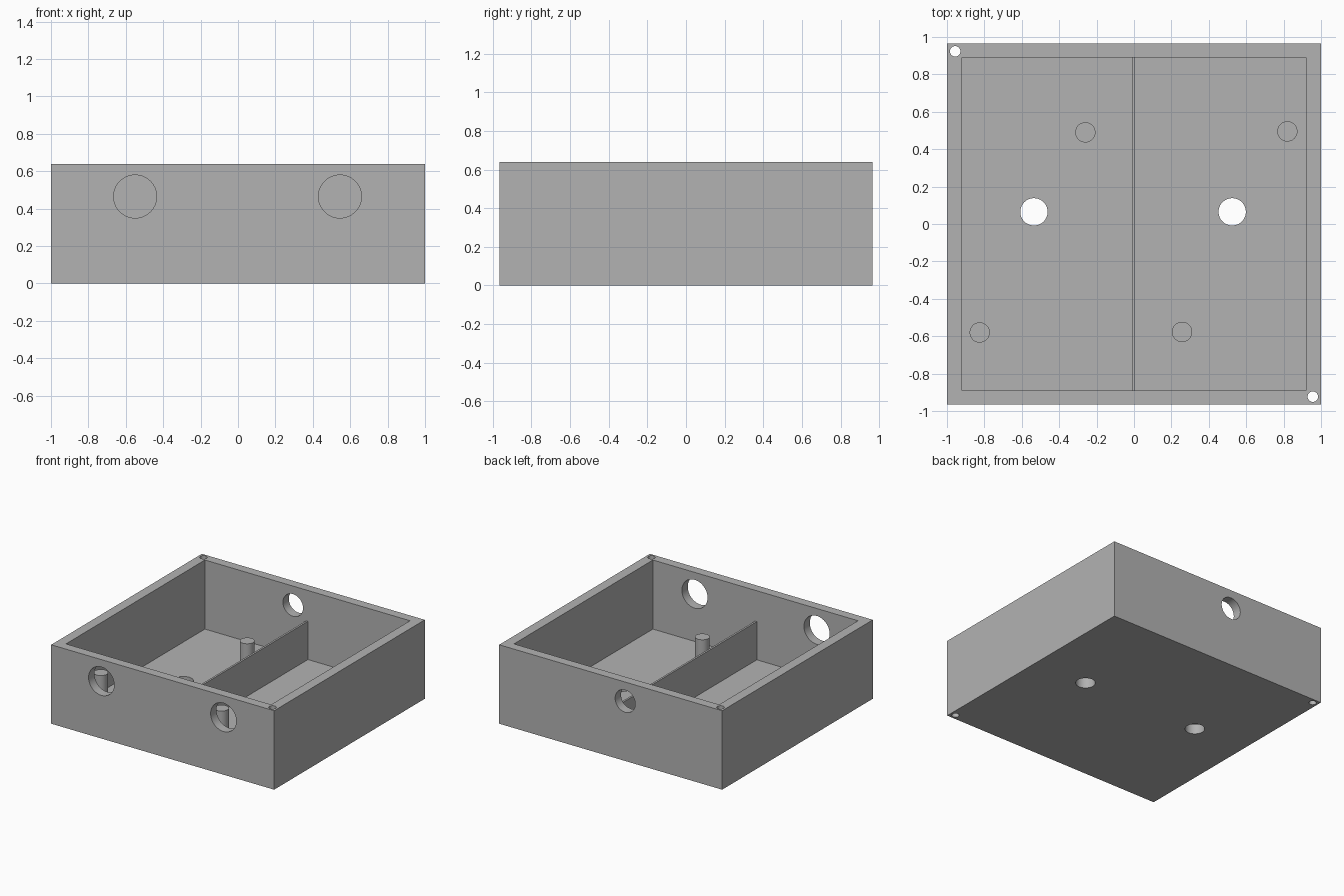
import bpy
import math

if "Cube" in bpy.data.objects:
    bpy.data.objects.remove(bpy.data.objects["Cube"])

W, D, H = 2.0, 1.93, 0.64        # outer size
FLOOR = 0.08                     # floor thickness
IN_X, IN_Y = 0.92, 0.89          # inner half sizes

grey = bpy.data.materials.new("grey")
grey.diffuse_color = (0.45, 0.45, 0.45, 1)
grey.use_nodes = True
grey.node_tree.nodes["Principled BSDF"].inputs["Base Color"].default_value = grey.diffuse_color


def box(name, x0, x1, y0, y1, z0, z1):
    bpy.ops.mesh.primitive_cube_add(
        size=1, location=((x0 + x1) / 2, (y0 + y1) / 2, (z0 + z1) / 2))
    ob = bpy.context.object
    ob.name = name
    ob.scale = (x1 - x0, y1 - y0, z1 - z0)
    bpy.ops.object.transform_apply(location=True, rotation=True, scale=True)
    ob.data.materials.append(grey)
    return ob


def rod(name, r, depth, loc, along_y=False):
    bpy.ops.mesh.primitive_cylinder_add(
        vertices=64, radius=r, depth=depth, location=loc,
        rotation=(math.pi / 2 if along_y else 0, 0, 0))
    ob = bpy.context.object
    ob.name = name
    ob.data.materials.append(grey)
    return ob


def cut(target, cutter):
    mod = target.modifiers.new("cut", "BOOLEAN")
    mod.operation = "DIFFERENCE"
    mod.solver = "EXACT"
    mod.object = cutter
    bpy.context.view_layer.objects.active = target
    bpy.ops.object.modifier_apply(modifier=mod.name)
    bpy.data.objects.remove(cutter, do_unlink=True)


def smooth(ob):
    bpy.ops.object.select_all(action="DESELECT")
    ob.select_set(True)
    bpy.context.view_layer.objects.active = ob
    bpy.ops.object.shade_smooth_by_angle(angle=math.radians(30))


# Open tray
tray = box("tray", -W / 2, W / 2, -D / 2, D / 2, 0, H)
cut(tray, box("cavity", -IN_X, IN_X, -IN_Y, IN_Y, FLOOR, H + 0.2))

# Two large openings in the front wall, one smaller in the back wall
for x in (-0.55, 0.545):
    cut(tray, rod("front_opening", 0.115, 0.3, (x, -D / 2, 0.465), True))
cut(tray, rod("back_opening", 0.09, 0.3, (-0.13, D / 2, 0.485), True))

# Floor holes
for x in (-0.535, 0.525):
    cut(tray, rod("floor_hole", 0.073, 0.4, (x, 0.065, 0)))

# Screw holes down two opposite corners
for s in (-1, 1):
    cut(tray, rod("screw_hole", 0.028, 2, (0.956 * s, -0.923 * s, H / 2)))
smooth(tray)

# Low wall down the middle
box("divider", -0.012, 0.004, -IN_Y - 0.01, IN_Y + 0.01, FLOOR - 0.01, 0.39)

# Support posts
TOP = 0.315
for x, y in ((-0.26, 0.49), (0.82, 0.495), (-0.825, -0.58), (0.257, -0.577)):
    h = TOP - FLOOR + 0.02
    smooth(rod("post", 0.054, h, (x, y, TOP - h / 2)))
